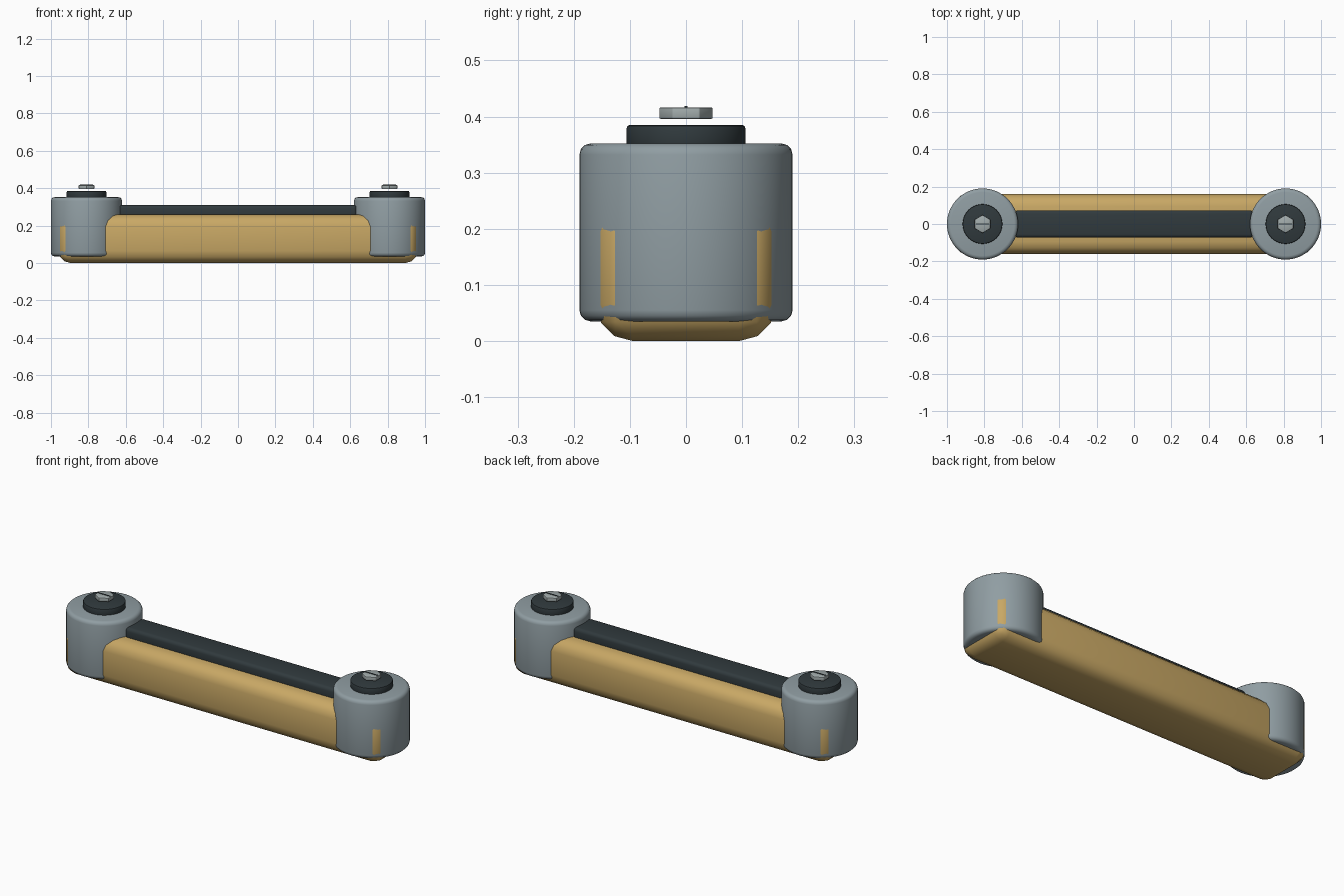
import bpy, math

if "Cube" in bpy.data.objects:
    bpy.data.objects.remove(bpy.data.objects["Cube"])


def material(name, rgb):
    m = bpy.data.materials.new(name)
    m.diffuse_color = (*rgb, 1)
    m.use_nodes = True
    m.node_tree.nodes["Principled BSDF"].inputs["Base Color"].default_value = m.diffuse_color
    return m


tan = material("tan", (0.58, 0.39, 0.13))
dark = material("dark", (0.03, 0.042, 0.047))
steel = material("steel", (0.28, 0.34, 0.365))
bolt_grey = material("bolt_grey", (0.36, 0.41, 0.41))


def finish(obj, name, mat, bevel, segments):
    obj.name = name
    obj.data.materials.append(mat)
    if bevel:
        mod = obj.modifiers.new("bevel", 'BEVEL')
        mod.width = bevel
        mod.segments = segments
        mod.limit_method = 'ANGLE'
        mod.angle_limit = math.radians(40)
        bpy.ops.object.modifier_apply(modifier=mod.name)
    bpy.ops.object.shade_smooth_by_angle(angle=math.radians(35))
    return obj


def box(name, half_x, half_y, z0, z1, mat, bevel=0, segments=3, x=0):
    bpy.ops.mesh.primitive_cube_add(size=1, location=(x, 0, (z0 + z1) / 2))
    obj = bpy.context.object
    obj.scale = (2 * half_x, 2 * half_y, z1 - z0)
    bpy.ops.object.transform_apply(location=False, rotation=False, scale=True)
    return finish(obj, name, mat, bevel, segments)


def cylinder(name, x, radius, z0, z1, mat, sides=64, bevel=0, segments=3):
    bpy.ops.mesh.primitive_cylinder_add(vertices=sides, radius=radius, depth=z1 - z0,
                                        location=(x, 0, (z0 + z1) / 2))
    return finish(bpy.context.object, name, mat, bevel, segments)


# Main beam and the dark strip along its top
box("beam", 0.96, 0.16, 0, 0.26, tan, 0.065)
box("top_strip", 0.637, 0.073, 0.235, 0.31, dark, 0.018)

# End hubs, each with a cap and a slotted hex bolt
for side, x in (("left", -0.81), ("right", 0.81)):
    cylinder(side + "_hub", x, 0.19, 0.035, 0.352, steel, bevel=0.02)
    cylinder(side + "_cap", x, 0.106, 0.34, 0.385, dark, bevel=0.006, segments=2)
    cylinder(side + "_bolt", x, 0.048, 0.396, 0.416, bolt_grey, sides=6, bevel=0.002, segments=2)
    box(side + "_bolt_slot", 0.036, 0.003, 0.41, 0.4185, dark, x=x)
